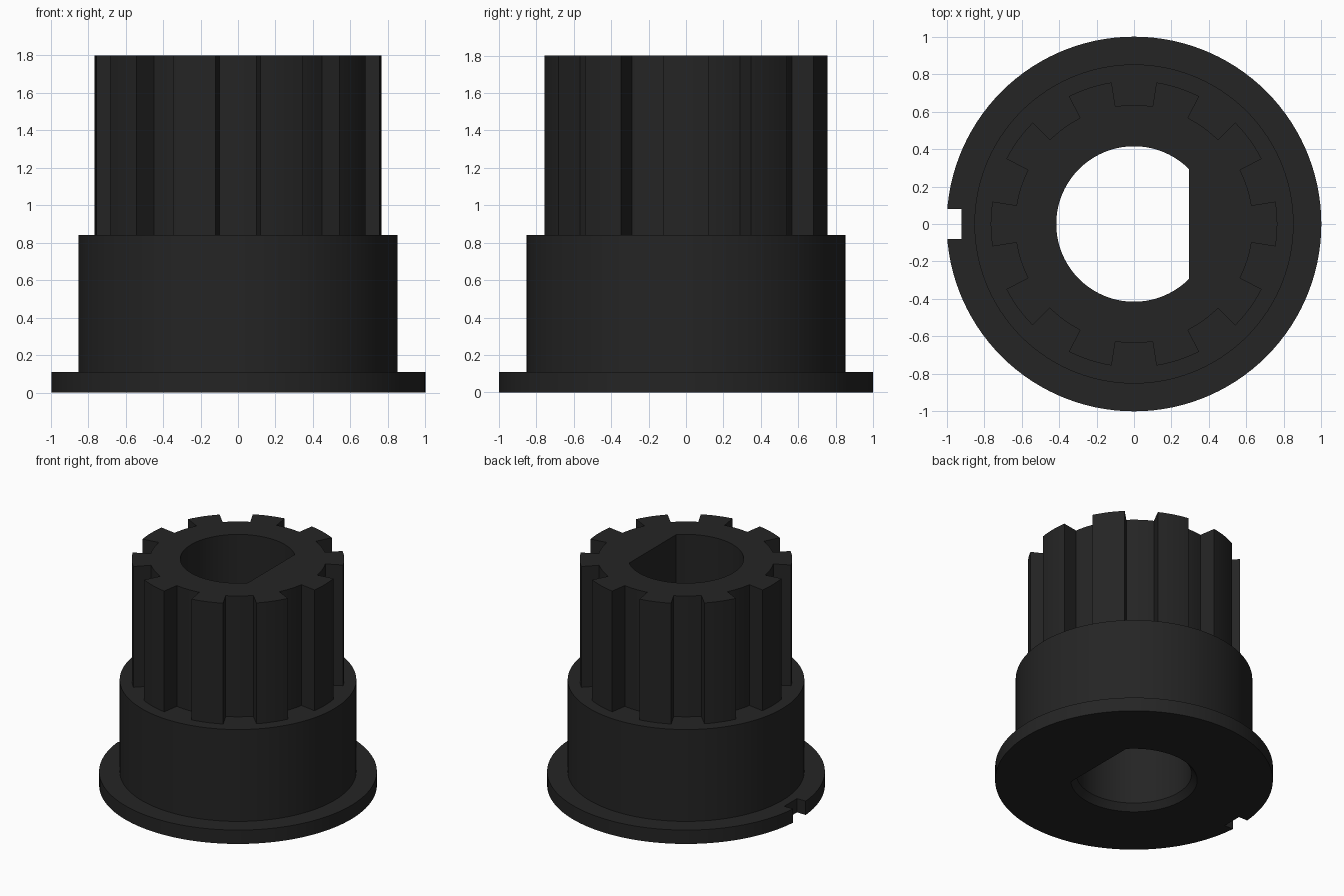
import bpy, bmesh, math

if "Cube" in bpy.data.objects:
    bpy.data.objects.remove(bpy.data.objects["Cube"])

black = bpy.data.materials.new("matte black")
black.diffuse_color = (0.018, 0.018, 0.018, 1)
black.use_nodes = True
black.node_tree.nodes["Principled BSDF"].inputs["Base Color"].default_value = black.diffuse_color


def loft(name, rings):
    """Closed solid through a stack of equal-length rings of (x, y, z) points."""
    bm = bmesh.new()
    loops = [[bm.verts.new(p) for p in ring] for ring in rings]
    n = len(loops[0])
    for low, high in zip(loops, loops[1:]):
        for i in range(n):
            j = (i + 1) % n
            bm.faces.new((low[i], low[j], high[j], high[i]))
    bm.faces.new(loops[0][::-1])
    bm.faces.new(loops[-1])
    bmesh.ops.recalc_face_normals(bm, faces=bm.faces)
    mesh = bpy.data.meshes.new(name)
    bm.to_mesh(mesh)
    bm.free()
    mesh.materials.append(black)
    obj = bpy.data.objects.new(name, mesh)
    bpy.context.collection.objects.link(obj)
    return obj


def polar(r, deg, z):
    a = math.radians(deg)
    return (r * math.cos(a), r * math.sin(a), z)


def circle(r, z):
    return [polar(r, d, z) for d in range(0, 360, 3)]


def gear(z, teeth=10, tip=0.765, root=0.635):
    """Outline with radial-sided teeth, one tooth centred on +x."""
    half = 90 / teeth
    pts = []
    for t in range(teeth):
        c = t * 360 / teeth
        pts += [polar(tip, c - half + k * half / 3, z) for k in range(7)]
        pts += [polar(root, c + half + k * half / 3, z) for k in range(7)]
    return pts


def d_bore(grow, z, r=0.415):
    """Round bore with a flat on the +x side, widened by grow."""
    r_out, flat = r + grow, r * math.cos(math.pi / 4) + grow
    a = math.degrees(math.acos(flat / r_out))
    return [polar(r_out, a + k * (360 - 2 * a) / 90, z) for k in range(91)]


def combine(target, other, operation):
    mod = target.modifiers.new(operation, 'BOOLEAN')
    mod.operation, mod.solver, mod.object = operation, 'EXACT', other
    bpy.context.view_layer.objects.active = target
    bpy.ops.object.modifier_apply(modifier=mod.name)
    bpy.data.objects.remove(other)


# Flange and collar
hub = loft("splined_hub", [circle(1, 0), circle(1, 0.11),
                           circle(0.852, 0.11), circle(0.852, 0.84)])

# Toothed upper section
combine(hub, loft("teeth", [gear(0.5), gear(1.8)]), 'UNION')

# Flat-sided bore, chamfered at the bottom
combine(hub, loft("bore_cutter", [d_bore(0.08, -0.05), d_bore(0, 0.05),
                                  d_bore(0, 2)]), 'DIFFERENCE')

# Key slot in the flange rim
slot = [(-1.1, -0.08), (-0.92, -0.08), (-0.92, 0.08), (-1.1, 0.08)]
combine(hub, loft("slot_cutter", [[(x, y, z) for x, y in slot]
                                  for z in (-0.1, 0.2)]), 'DIFFERENCE')

# Smooth round walls, crisp edges
bpy.ops.object.select_all(action='DESELECT')
hub.select_set(True)
bpy.context.view_layer.objects.active = hub
bpy.ops.object.shade_smooth_by_angle(angle=math.radians(30))
